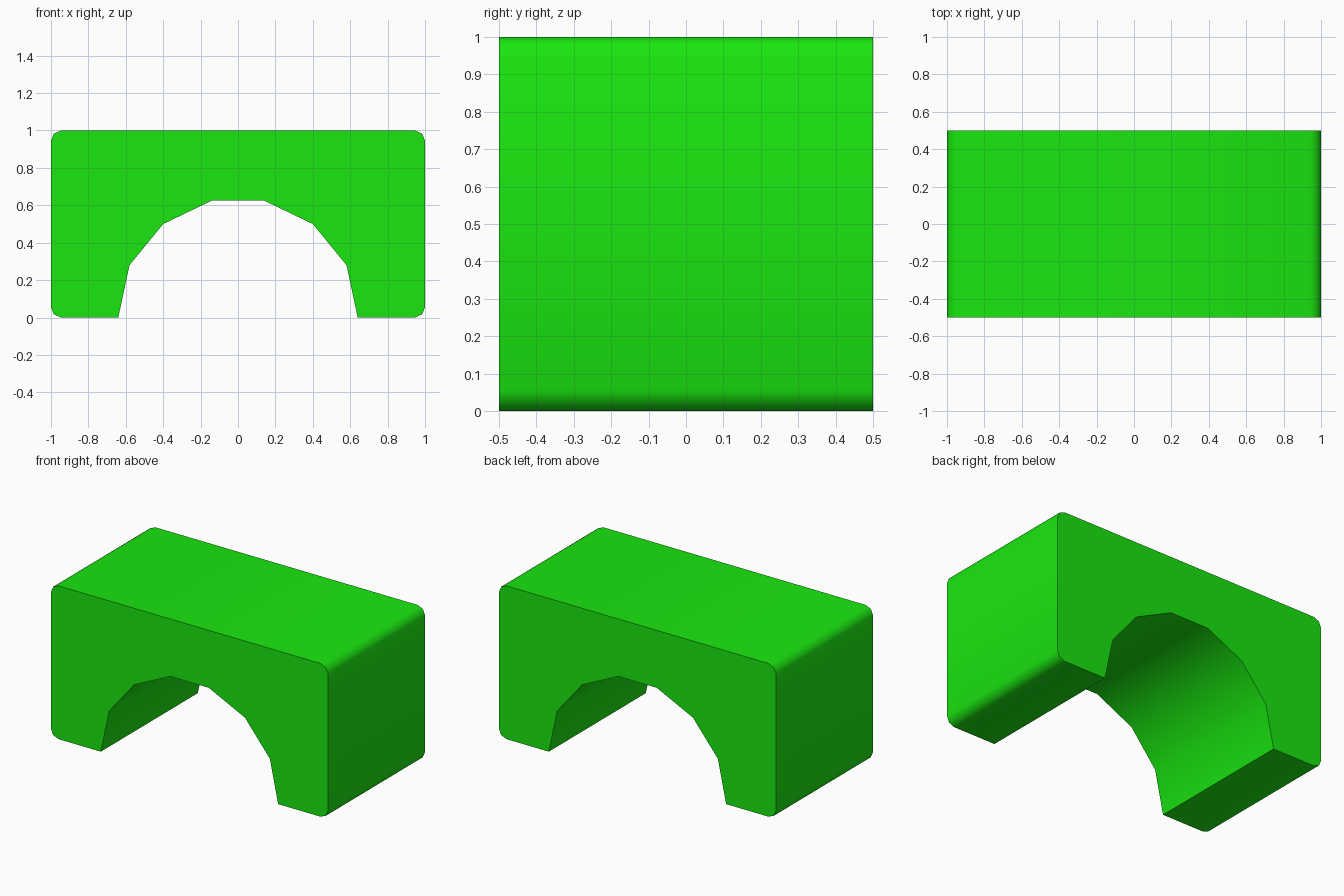
import bpy, bmesh, math

if "Cube" in bpy.data.objects:
    bpy.data.objects.remove(bpy.data.objects["Cube"])

DEPTH = 1.0
R = 0.055      # corner radius of the outer block


def corner(cx, cz, start):
    """Rounded corner in two facets, counter-clockwise from the start angle."""
    return [(cx + R * math.cos(math.radians(start + a)),
             cz + R * math.sin(math.radians(start + a))) for a in (0, 45, 90)]


# Right half of the outline, from arch foot up to the top corner
arch = [(0.14, 0.625), (0.40, 0.50), (0.58, 0.28), (0.64, 0.0)]
right = arch + corner(1 - R, R, -90) + corner(1 - R, 1 - R, 0)
# Mirror for the left half
profile = right + [(-x, z) for x, z in reversed(right)]

# Extrude the arch block along y
bm = bmesh.new()
face = bm.faces.new([bm.verts.new((x, -DEPTH / 2, z)) for x, z in profile])
ext = bmesh.ops.extrude_face_region(bm, geom=[face], use_keep_orig=True)
verts = [g for g in ext["geom"] if isinstance(g, bmesh.types.BMVert)]
bmesh.ops.translate(bm, verts=verts, vec=(0, DEPTH, 0))
bmesh.ops.recalc_face_normals(bm, faces=bm.faces)
mesh = bpy.data.meshes.new("arch_block")
bm.to_mesh(mesh)
bm.free()

block = bpy.data.objects.new("arch_block", mesh)
bpy.context.collection.objects.link(block)

# Green paint
green = bpy.data.materials.new("green")
green.diffuse_color = (0.01, 0.8, 0.005, 1)
green.use_nodes = True
green.node_tree.nodes["Principled BSDF"].inputs["Base Color"].default_value = green.diffuse_color
mesh.materials.append(green)

# Smooth arch and rounded corners, sharp front and back edges
bpy.context.view_layer.objects.active = block
block.select_set(True)
bpy.ops.object.shade_smooth_by_angle(angle=math.radians(50))
